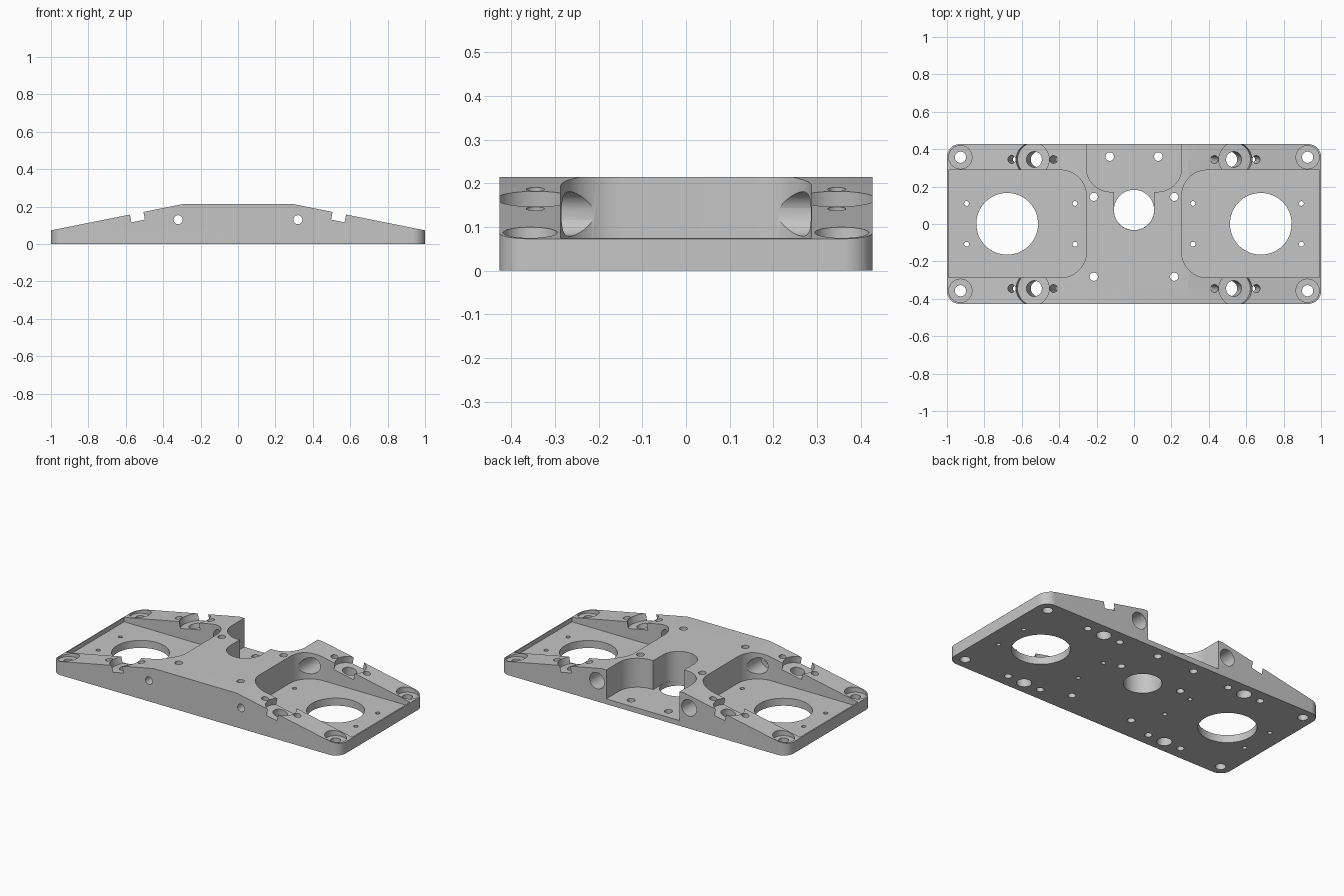
import bpy, bmesh, math
from mathutils import Matrix, Vector

if "Cube" in bpy.data.objects:
    bpy.data.objects.remove(bpy.data.objects["Cube"])

HALF_Y = 0.427
TOP = 0.215
EDGE = 0.073
FLAT = 0.288
SLOPE = math.atan((TOP - EDGE) / (1 - FLAT))

metal = bpy.data.materials.new("plain grey")
metal.use_nodes = True
grey = (0.56, 0.56, 0.56, 1)
metal.diffuse_color = grey
metal.node_tree.nodes["Principled BSDF"].inputs["Base Color"].default_value = grey


def make_object(name, bm):
    bmesh.ops.recalc_face_normals(bm, faces=bm.faces)
    mesh = bpy.data.meshes.new(name)
    bm.to_mesh(mesh)
    bm.free()
    mesh.materials.append(metal)
    obj = bpy.data.objects.new(name, mesh)
    bpy.context.collection.objects.link(obj)
    return obj


def extrude(name, points, direction):
    bm = bmesh.new()
    face = bm.faces.new([bm.verts.new(p) for p in points])
    grown = bmesh.ops.extrude_face_region(bm, geom=[face])["geom"]
    bmesh.ops.translate(bm, vec=direction,
                        verts=[v for v in grown if isinstance(v, bmesh.types.BMVert)])
    return make_object(name, bm)


def rounded_block(name, x0, x1, y0, y1, z0, z1, radius, steps=16):
    centres = [(x1 - radius, y1 - radius), (x0 + radius, y1 - radius),
               (x0 + radius, y0 + radius), (x1 - radius, y0 + radius)]
    points = []
    for corner, (cx, cy) in enumerate(centres):
        for i in range(steps + 1):
            a = math.pi / 2 * (corner + i / steps)
            points.append((cx + radius * math.cos(a), cy + radius * math.sin(a), z0))
    return extrude(name, points, (0, 0, z1 - z0))


def rod(start, end, radius, sides=48):
    start, end = Vector(start), Vector(end)
    axis = end - start
    turn = axis.to_track_quat("Z", "Y").to_matrix().to_4x4()
    bm = bmesh.new()
    bmesh.ops.create_cone(bm, cap_ends=True, segments=sides, radius1=radius, radius2=radius,
                          depth=axis.length,
                          matrix=Matrix.Translation((start + end) / 2) @ turn)
    return make_object("cutter", bm)


def apply_boolean(target, tool, operation="DIFFERENCE"):
    mod = target.modifiers.new("cut", "BOOLEAN")
    mod.operation = operation
    mod.solver = "EXACT"
    mod.object = tool
    bpy.context.view_layer.objects.active = target
    bpy.ops.object.modifier_apply(modifier=mod.name)
    bpy.data.objects.remove(tool)


def drill(x, y, radius, z0=-0.1, z1=0.4, sides=48):
    apply_boolean(plate, rod((x, y, z0), (x, y, z1), radius, sides))


# Plate body: sloped profile trimmed to rounded corners
low = EDGE - 0.1 * math.tan(SLOPE)
profile = [(-1.1, 0), (1.1, 0), (1.1, low), (FLAT, TOP), (-FLAT, TOP), (-1.1, low)]
plate = extrude("mounting_plate", [(x, -0.5, z) for x, z in profile], (0, 1, 0))
apply_boolean(plate, rounded_block("trim", -1, 1, -HALF_Y, HALF_Y, -0.1, 0.4, 0.068),
              "INTERSECT")

# Central back recess with a keyhole slot and round opening
apply_boolean(plate, rounded_block("cutter", -0.255, 0.255, 0.172, 0.8, 0.033, 0.4, 0.13))
apply_boolean(plate, rounded_block("cutter", -0.108, 0.108, -0.033, 0.4, 0.033, 0.4, 0.1079))
drill(0, 0.075, 0.1075, sides=64)

for sx in (-1, 1):
    # End pocket, closed by a thin lip at the outer end
    x0, x1 = sorted((sx * 0.255, sx * 1.5))
    pocket = rounded_block("cutter", x0, x1, -0.287, 0.288, 0.047, 0.4, 0.137)
    apply_boolean(pocket, rounded_block("trim", -0.993, 0.993, -0.5, 0.5, -0.1, 0.6, 0.05),
                  "INTERSECT")
    apply_boolean(plate, pocket)
    # Large round opening and its four screw holes
    drill(sx * 0.678, 0.001, 0.165, sides=64)
    for x in (0.315, 0.895):
        for y in (-0.108, 0.11):
            drill(sx * x, y, 0.013, sides=24)

    # Lengthwise bores: wide from the back, narrow through the front wall
    apply_boolean(plate, rod((sx * 0.32, -0.36, 0.13), (sx * 0.32, 0.6, 0.13), 0.051))
    apply_boolean(plate, rod((sx * 0.32, -0.6, 0.13), (sx * 0.32, -0.3, 0.13), 0.024))

    # Holes through the middle block
    drill(sx * 0.13, 0.36, 0.023, sides=32)
    for y in (0.145, -0.282):
        drill(sx * 0.215, y, 0.022, sides=32)

    normal = Vector((sx * math.sin(SLOPE), 0, math.cos(SLOPE)))
    along = Vector((sx * math.cos(SLOPE), 0, -math.sin(SLOPE)))
    for sy in (-1, 1):
        # Corner screw holes with shallow counterbores
        drill(sx * 0.928, sy * 0.357, 0.062, z0=0.063)
        drill(sx * 0.928, sy * 0.357, 0.03)
        # Tilted seat on the slope, with its bore and two side holes
        seat = Vector((sx * 0.542, sy * 0.345, TOP - (0.542 - FLAT) * math.tan(SLOPE)))
        apply_boolean(plate, rod(seat - normal * 0.042, seat + normal * 0.1, 0.09, 64))
        apply_boolean(plate, rod(seat - normal * 0.3, seat + normal * 0.1, 0.042))
        for side in (-1, 1):
            spot = seat + along * side * 0.114
            apply_boolean(plate, rod(spot - normal * 0.3, spot + normal * 0.1, 0.021, 32))

# Smooth bores, crisp edges
bpy.ops.object.select_all(action="DESELECT")
plate.select_set(True)
bpy.context.view_layer.objects.active = plate
bpy.ops.object.shade_smooth_by_angle(angle=math.radians(30))
